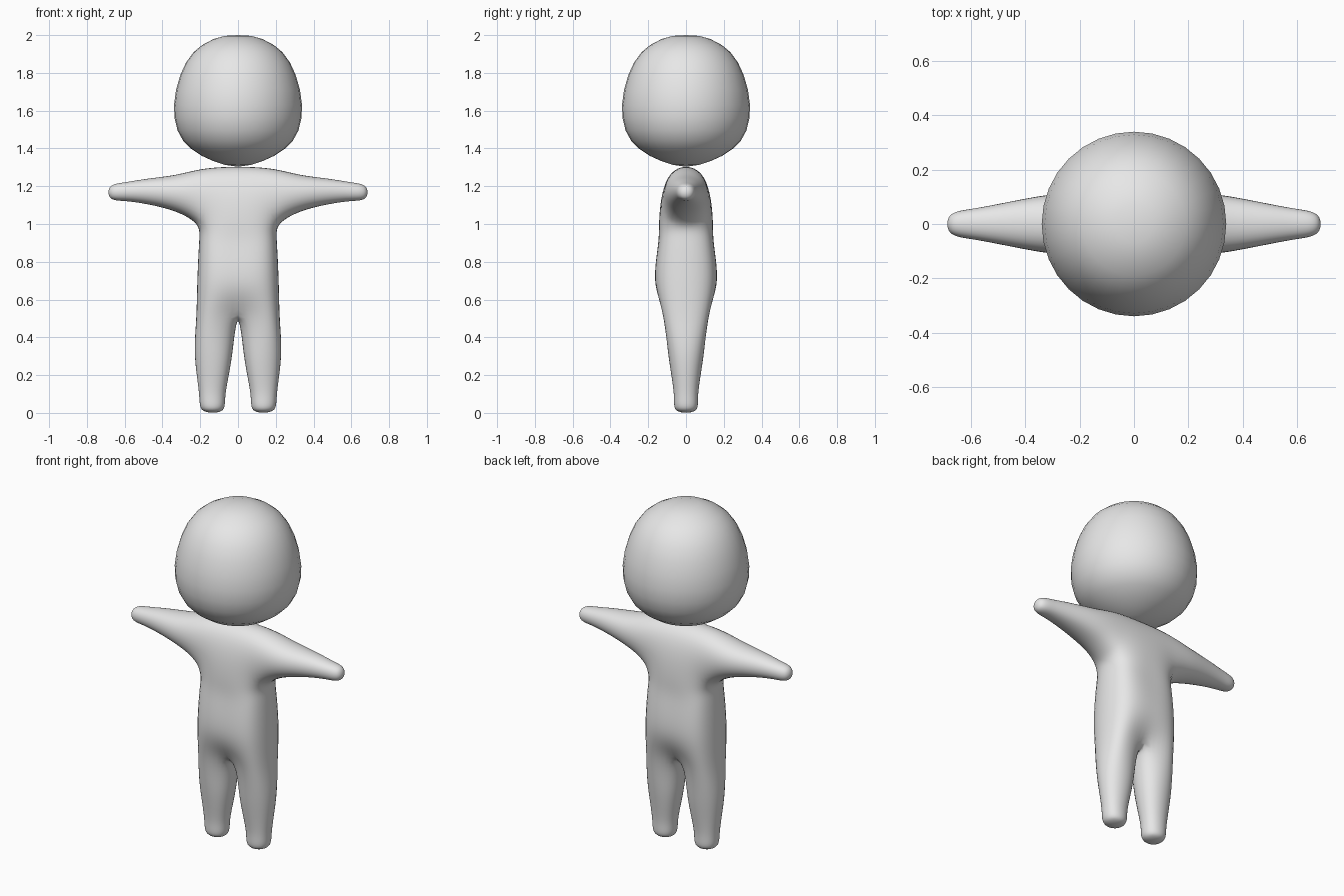
import bpy, bmesh, math
from mathutils import Vector

if "Cube" in bpy.data.objects:
    bpy.data.objects.remove(bpy.data.objects["Cube"])

grey = bpy.data.materials.new("plain_grey")
grey.diffuse_color = (0.8, 0.8, 0.8, 1)
grey.use_nodes = True
grey.node_tree.nodes["Principled BSDF"].inputs["Base Color"].default_value = grey.diffuse_color


def make_object(name, bm):
    bmesh.ops.recalc_face_normals(bm, faces=bm.faces[:])
    for f in bm.faces:
        f.smooth = True
    mesh = bpy.data.meshes.new(name)
    bm.to_mesh(mesh)
    bm.free()
    mesh.materials.append(grey)
    obj = bpy.data.objects.new(name, mesh)
    bpy.context.collection.objects.link(obj)
    return obj


def fit_cage(bm, rounds=40):
    """Move the cage so its smooth surface passes through the given points."""
    target = {v: v.co.copy() for v in bm.verts}
    for _ in range(rounds):
        shift = {}
        for v in bm.verts:
            n = len(v.link_edges)
            total = v.co * n * n
            for e in v.link_edges:
                total = total + 4 * e.other_vert(v).co
            for f in v.link_faces:
                fv = list(f.verts)
                total = total + fv[(fv.index(v) + 2) % 4].co
            shift[v] = target[v] - total / (n * (n + 5))
        for v, d in shift.items():
            v.co += d


# Body: points on the surface of one quarter, as (x, half depth, z)
points = {
    # centre line of the torso, neck to crotch
    "c0": (0, .08, 1.265), "c1": (0, .14, 1.05), "c2": (0, .147, .9),
    "c3": (0, .163, .7), "c4": (0, .09, .52),
    # outer edge of the torso, shoulder to hip
    "e0": (.18, .083, 1.255), "e1": (.195, .1, 1.03), "e2": (.179, .1, .9),
    "e3": (.187, .11, .7), "e4": (.193, .095, .5),
}
# arm rings: x, middle height, half height, half depth
for k, (x, z, h, d) in enumerate([(.33, 1.163, .071, .076), (.48, 1.172, .049, .056),
                                  (.6, 1.171, .036, .040), (.671, 1.168, .024, .025)], 1):
    points[f"t{k}"] = (x, d, z + h)
    points[f"b{k}"] = (x, d, z - h)
# leg rings: height, middle x, half width, half depth
for k, (z, x, w, d) in enumerate([(.3, .13, .071, .067), (.1, .136, .051, .047),
                                  (.015, .135, .038, .037)], 1):
    points[f"i{k}"] = (x - w, d, z)
    points[f"o{k}"] = (x + w, d, z)

# front and back sheets
sheet = [(f"c{k}", f"c{k+1}", f"e{k+1}", f"e{k}") for k in range(4)]
sheet += [("e0", "e1", "b1", "t1"), ("c4", "i1", "o1", "e4")]
sheet += [(f"t{k}", f"b{k}", f"b{k+1}", f"t{k+1}") for k in (1, 2, 3)]
sheet += [(f"i{k}", f"i{k+1}", f"o{k+1}", f"o{k}") for k in (1, 2)]
# outline joining the front sheet to the back sheet
outline = "c0 e0 t1 t2 t3 t4 b4 b3 b2 b1 e1 e2 e3 e4 o1 o2 o3 i3 i2 i1 c4".split()

bm = bmesh.new()
verts = {}


def vert(name, sx, sy):
    x, y, z = points[name]
    key = (name, sx if x else 0, sy)
    if key not in verts:
        verts[key] = bm.verts.new((x * sx, y * sy, z))
    return verts[key]


for sx in (1, -1):
    for sy in (1, -1):
        for quad in sheet:
            bm.faces.new([vert(n, sx, sy) for n in quad])
    for a, b in zip(outline, outline[1:]):
        bm.faces.new([vert(a, sx, -1), vert(b, sx, -1), vert(b, sx, 1), vert(a, sx, 1)])
fit_cage(bm)
body = make_object("body", bm)
sub = body.modifiers.new("smooth", "SUBSURF")
sub.levels = sub.render_levels = 3

# Head: turned profile, as (radius, z) from crown to chin
profile = [(0, 2.0), (.07, 1.996), (.13, 1.979), (.19, 1.947), (.235, 1.91),
           (.275, 1.855), (.305, 1.79), (.328, 1.71), (.339, 1.63), (.336, 1.56),
           (.32, 1.495), (.29, 1.44), (.25, 1.4), (.19, 1.36), (.13, 1.333),
           (.07, 1.313), (0, 1.303)]
bm = bmesh.new()
line = [bm.verts.new((r, 0, z)) for r, z in profile]
edges = [bm.edges.new(pair) for pair in zip(line, line[1:])]
bmesh.ops.spin(bm, geom=line + edges, cent=(0, 0, 0), axis=(0, 0, 1),
               angle=2 * math.pi, steps=32)
bmesh.ops.remove_doubles(bm, verts=bm.verts[:], dist=1e-4)
make_object("head", bm)
